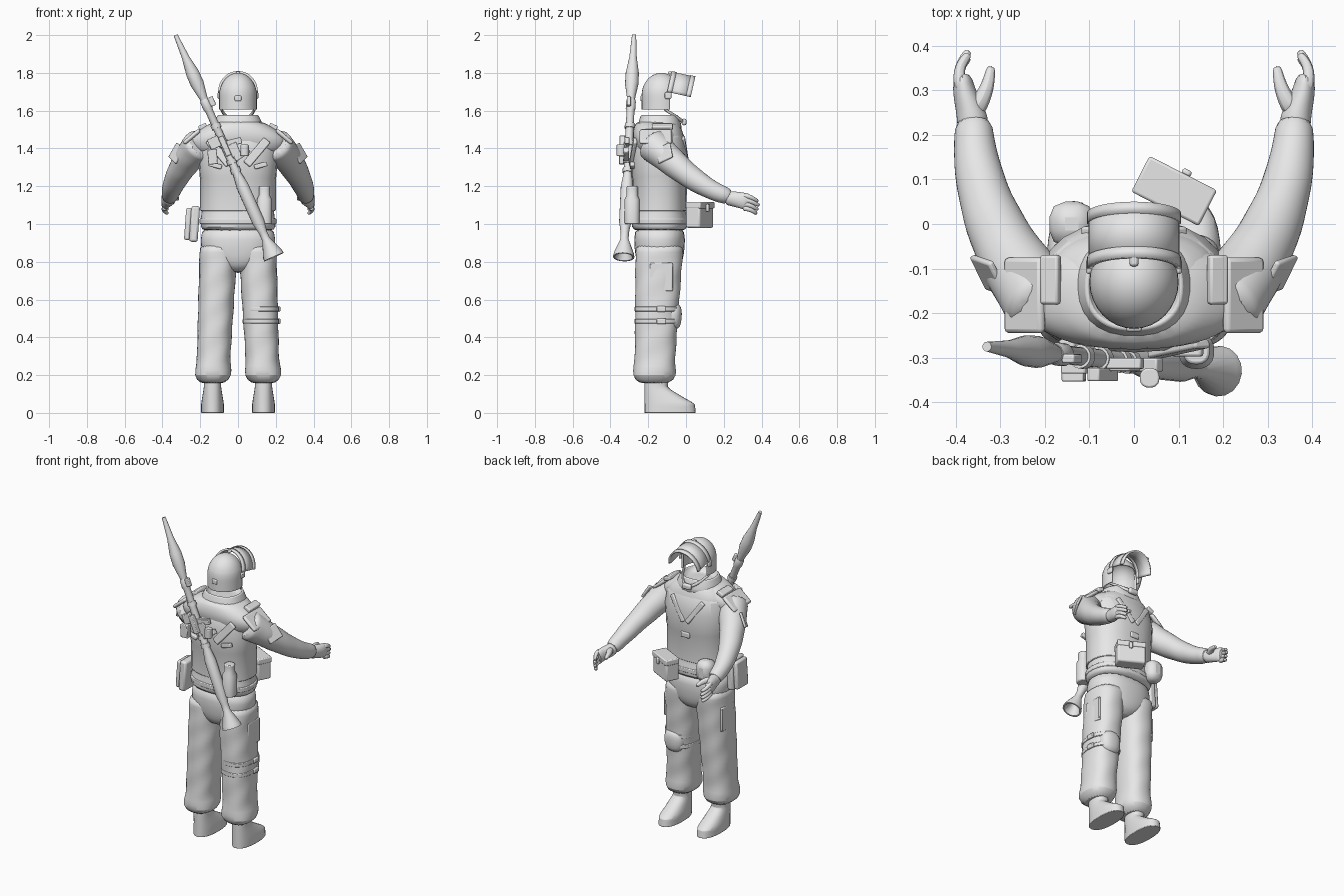
import bpy, bmesh, math
from math import sin, cos, pi, radians
from mathutils import Vector, Matrix, Euler
from mathutils.geometry import interpolate_bezier

if "Cube" in bpy.data.objects:
    bpy.data.objects.remove(bpy.data.objects["Cube"])

shade = .8
grey = bpy.data.materials.new("light_grey")
grey.use_nodes = True
grey.diffuse_color = (shade, shade, shade, 1)
grey.node_tree.nodes["Principled BSDF"].inputs["Base Color"].default_value = grey.diffuse_color

MIDDLE = -.14  # depth of the body's centre line


def finish(name, bm, subsurf=False, solid=0, bevel=0, angle=40):
    """Turn a bmesh into a shaded object with its modifiers."""
    bmesh.ops.recalc_face_normals(bm, faces=bm.faces)
    mesh = bpy.data.meshes.new(name)
    bm.to_mesh(mesh)
    bm.free()
    part = bpy.data.objects.new(name, mesh)
    bpy.context.collection.objects.link(part)
    mesh.materials.append(grey)
    if solid:
        part.modifiers.new("Thickness", 'SOLIDIFY').thickness = solid
    if bevel:
        rounding = part.modifiers.new("Bevel", 'BEVEL')
        rounding.width, rounding.segments = bevel, 2
    if subsurf:
        part.modifiers.new("Smooth", 'SUBSURF')
    bpy.ops.object.select_all(action='DESELECT')
    part.select_set(True)
    bpy.context.view_layer.objects.active = part
    bpy.ops.object.shade_smooth_by_angle(angle=radians(angle))


def skin(rings, closed=True):
    """Bridge neighbouring rings of points with faces."""
    bm = bmesh.new()
    rows = [[bm.verts.new(point) for point in ring] for ring in rings]
    for low, high in zip(rows, rows[1:]):
        for i in range(0 if closed else 1, len(low)):
            bm.faces.new((low[i - 1], low[i], high[i], high[i - 1]))
    if closed:
        bm.faces.new(rows[0])
        bm.faces.new(rows[-1])
    return bm


def stack(name, sections, x=0, y=MIDDLE, fold=0, sides=24, **style):
    """Boxy ovals stacked upward: height, half width, half depth, optional centre."""
    def boxy(value):
        return math.copysign(abs(value) ** .85, value)

    rings = []
    for k, (z, width, depth, *centre) in enumerate(sections):
        cx, cy = centre or (x, y)
        ring = []
        for i in range(sides):
            a = 2 * pi * i / sides
            crease = 1 + fold * sin(3 * a + 2 * k)
            ring.append((cx + width * crease * boxy(cos(a)),
                         cy + depth * crease * boxy(sin(a)), z))
        rings.append(ring)
    finish(name, skin(rings), **style)


def sweep(name, points, radii, axis=None, fold=0, sides=16, **style):
    """Oval rings swept along points; radii are pairs of sideways and upright."""
    rings = []
    last = len(points) - 1
    for k, (point, (wide, tall)) in enumerate(zip(points, radii)):
        along = axis or points[min(k + 1, last)] - points[max(k - 1, 0)]
        across = along.cross(Vector((0, 0, 1))).normalized()
        upright = across.cross(along).normalized()
        ring = []
        for i in range(sides):
            a = 2 * pi * i / sides
            crease = 1 + fold * sin(2 * a + 2.4 * k)
            ring.append(point + (across * cos(a) * wide + upright * sin(a) * tall) * crease)
        rings.append(ring)
    finish(name, skin(rings), **style)


def limb(name, controls, start, end, flat=0, count=6, side=1, **style):
    """Tapering tube along a Bezier curve, flattened sideways towards its end."""
    controls = [Vector((side * x, y, z)) for x, y, z in controls]
    points = interpolate_bezier(*controls, count)
    radii = []
    for k in range(count):
        t = k / (count - 1)
        r = start + (end - start) * t
        radii.append((r * (1 - flat * t), r))
    sweep(name, points, radii, subsurf=True, **style)


def box(name, place, size, tilt=(0, 0, 0), bevel=.006):
    turn = Euler([radians(angle) for angle in tilt])
    bm = bmesh.new()
    bmesh.ops.create_cube(bm, size=1, matrix=Matrix.LocRotScale(Vector(place), turn, Vector(size)))
    finish(name, bm, bevel=bevel)


def steps(count):
    return [k / (count - 1) for k in range(count)]


# Jacket with a vest, shoulder yoke, belt and collar
stack("jacket", [(.96, .19, .13), (.98, .2, .15), (1.03, .2, .15), (1.06, .19, .135), (1.2, .195, .138),
                 (1.4, .21, .14), (1.48, .2, .13), (1.52, .15, .11), (1.55, .12, .1)],
      fold=.012, subsurf=True)
stack("vest", [(1.07, .2, .143), (1.24, .2, .145), (1.25, .203, .148), (1.38, .212, .148),
               (1.46, .2, .135), (1.5, .16, .11)], bevel=.004)
stack("shoulder_yoke", [(1.36, .2, .09), (1.4, .25, .105), (1.44, .265, .12), (1.48, .235, .125),
                        (1.52, .17, .115), (1.55, .12, .1)], y=-.16, subsurf=True)
stack("belt", [(1, .203, .15), (1.03, .203, .15)], bevel=.005)
stack("collar", [(1.47, .155, .13), (1.53, .13, .115), (1.58, .11, .1), (1.58, .1, .09), (1.54, .1, .08)],
      subsurf=True)
box("chest_buckle", (0, .006, 1.24), (.06, .015, .035))
for side in (1, -1):
    box("chest_strap", (side * .06, -.005, 1.39), (.03, .02, .17), (8, side * 35, 0))
    box("back_strap", (side * .1, -.28, 1.38), (.045, .02, .17), (-8, side * 40, 0))
    box("back_buckle", (side * .12, -.285, 1.31), (.07, .025, .025), (0, side * -15, 0))

# Trousers: folds everywhere, a gathered cuff at the ankle
stack("trouser_seat", [(.74, .04, .08), (.78, .13, .115), (.83, .195, .13), (.92, .2, .138), (1, .195, .13)],
      subsurf=True)
leg = []
for t in steps(16):
    cuff = .016 * max(0, 1 - abs(t - .93) * 12) - .02 * (t == 1)
    leg.append((.9 - .75 * t, .102 - .016 * t + cuff, .128 - .025 * t + cuff, .102 + .033 * t, MIDDLE - .03 * t))

# Boots: fixed heel, toe drawn back into the shaft with height
boot = []
for t in steps(14):
    lift = min(1, max(0, 2.4 * t - .6))
    length = .136 - .073 * lift - .012 * max(0, .4 - abs(t - .4))
    boot.append((.2 * t, .06 - .014 * lift, length, .135, length - .22))

for side, label in ((1, "left"), (-1, "right")):
    def mirrored(sections):
        return [(z, w, d, side * x, y) for z, w, d, x, y in sections]
    stack(label + "_trouser_leg", mirrored(leg), fold=.03, subsurf=True)
    stack(label + "_boot", mirrored(boot), bevel=.003)
    box(label + "_thigh_pocket", (side * .197, -.13, .72), (.016, .12, .15))

    # Sleeve and glove
    limb(label + "_sleeve", [(.19, -.19, 1.43), (.27, -.1, 1.36), (.365, .05, 1.19), (.36, .24, 1.14)],
         .095, .042, count=12, side=side, fold=.03)
    limb(label + "_palm", [(.36, .21, 1.14), (.36, .26, 1.13), (.385, .28, 1.13), (.385, .335, 1.115)],
         .038, .046, flat=.55, side=side)
    for k in range(4):
        z = 1.15 - .022 * k
        tip = .39 - .008 * abs(k - 1)
        limb(label + "_finger", [(.387, .3, z), (.4, .34, z), (.39, .36, z - .02), (.37, tip, z - .03)],
             .016, .01, side=side, sides=8)
    limb(label + "_thumb", [(.36, .25, 1.14), (.33, .29, 1.15), (.325, .32, 1.14), (.32, .355, 1.13)],
         .025, .01, side=side, sides=8)

    # Shoulder armour and arm pad
    box(label + "_shoulder_cap", (side * .245, -.16, 1.462), (.11, .17, .022), (0, side * 40, 0), .01)
    box(label + "_strap_pad", (side * .187, -.125, 1.515), (.045, .11, .025), (0, side * 25, 0))
    box(label + "_arm_pad", (side * .325, -.115, 1.375), (.015, .09, .09), (25, side * -20, side * -35))

# Helmet: a dome with straight sides, cut away at the neck and face
RIM, BROW, FACE, EQUATOR = 1.605, 1.72, -.085, 1.68
bm = bmesh.new()
bmesh.ops.create_uvsphere(bm, u_segments=32, v_segments=20, radius=1)
for v in bm.verts:
    ring = v.co.xy.length
    if v.co.z < 0 and ring > .01:
        v.co.xy /= ring
    v.co = (v.co.x * .1, v.co.y * .105 - .13, v.co.z * .12 + EQUATOR)
up, forward = Vector((0, 0, 1)), Vector((0, 1, 0))
for normal, offset in ((up, RIM), (up, BROW), (forward, FACE)):
    bmesh.ops.bisect_plane(bm, geom=bm.verts[:] + bm.edges[:] + bm.faces[:],
                           plane_co=normal * offset, plane_no=normal)
opening = []
for face in bm.faces:
    centre = face.calc_center_median()
    if centre.z < RIM or (centre.z < BROW and centre.y > FACE):
        opening.append(face)
bmesh.ops.delete(bm, geom=opening, context='FACES')
finish("helmet", bm, solid=.01)


# Raised visor and its frame: arches over the brow, sloping down to the front
def arch(name, rear, front, grow, solid):
    rings = []
    for y in (rear, front):
        base = EQUATOR + .01 - .22 * (y + .03)
        rings.append([((.1 + grow) * cos(a), y - .025 * (1 - sin(a)), base + (.105 + grow) * sin(a))
                      for a in [pi * t for t in steps(24)]])
    finish(name, skin(rings, closed=False), solid=solid)


arch("visor", -.07, .045, .002, .008)
arch("visor_front_frame", .025, .05, .005, .01)
arch("visor_rear_frame", -.075, -.05, .005, .012)
box("visor_latch", (0, -.08, 1.8), (.02, .03, .015))
box("helmet_rear_clip", (0, -.235, 1.665), (.035, .014, .03))
for side in (1, -1):
    box("visor_pivot", (side * .1, -.095, EQUATOR), (.015, .035, .035))
    limb("chin_strap", [(.09, -.12, 1.61), (.08, -.06, 1.58), (.04, -.02, 1.54), (0, -.01, 1.54)],
         .008, .012, flat=.4, side=side, sides=8)
box("chin_cup", (0, -.01, 1.54), (.06, .025, .035), bevel=.01)

# Pouches and canteen
spin = (0, 0, -27)
box("front_pouch", (.09, .072, 1.045), (.165, .085, .13), spin, .01)
box("front_pouch_lid", (.09, .074, 1.1), (.17, .09, .035), spin)
box("front_pouch_clasp", (.118, .115, 1.085), (.022, .015, .04), spin)
box("round_pouch", (-.14, 0, 1.05), (.1, .1, .13), bevel=.035)
box("side_pouch", (-.23, -.17, 1), (.045, .13, .19), (0, 4, 0), .012)
box("side_pouch_flap", (-.265, -.17, 1), (.03, .11, .17), (0, 4, 0), .01)
stack("canteen", [(1, .04, .04), (1.13, .04, .04), (1.15, .03, .03), (1.2, .03, .03)],
      x=.14, y=-.285, bevel=.006)

# Knee pad on the left leg with its straps
stack("knee_pad", [(.44, .04, .035), (.47, .065, .05), (.53, .07, .055), (.56, .06, .05), (.58, .035, .035)],
      x=.125, y=-.075, subsurf=True)
for z in (.485, .55):
    stack("knee_strap", [(z - .012, .096, .12), (z + .012, .096, .12)], x=.121, y=-.153, bevel=.003)
    box("knee_buckle", (.217, -.13, z), (.015, .05, .03))

# Rocket launcher slung diagonally across the back
nose, tail = Vector((-.33, -.275, 2)), Vector((.19, -.33, .825))
slope = tail - nose


def turned(name, profile):
    points = [nose + slope * t for t, r in profile]
    sweep(name, points, [(r, r) for t, r in profile], axis=slope, angle=25)


def fitting(name, t, across, back, size, tilt=0):
    place = nose + slope * t + Vector((across, -back, across * .44))
    box(name, place, size, (0, tilt - 24, 0), .004)


turned("rocket", [(0, .011), (.1, .02), (.17, .035), (.22, .036), (.3, .018)])
turned("launch_tube", [(.29, .022), (.3, .026), (.33, .026), (.34, .021), (.62, .021), (.68, .033), (.84, .033),
                       (.89, .022), (.92, .022), (.985, .054), (1, .057), (1, .048), (.94, .015)])
for t in (.4, .48, .56, .6):
    turned("tube_clamp", [(t, .027), (t + .02, .027)])
fitting("front_sight", .31, .03, .01, (.03, .02, .05))
fitting("trigger_grip", .5, .05, .01, (.08, .025, .035), 10)
fitting("rear_grip", .56, .06, .01, (.09, .03, .03), -10)
fitting("trigger_guard", .53, .035, .02, (.05, .012, .07))
fitting("sight_bracket", .47, -.04, .02, (.06, .03, .06))
fitting("sight_body", .52, -.075, .03, (.05, .04, .08), 20)
fitting("sight_tube", .5, 0, .035, (.03, .03, .11))
stack("sight_lens", [(1.36, .022, .022), (1.42, .022, .022)], x=.035, y=-.345, bevel=.004)
